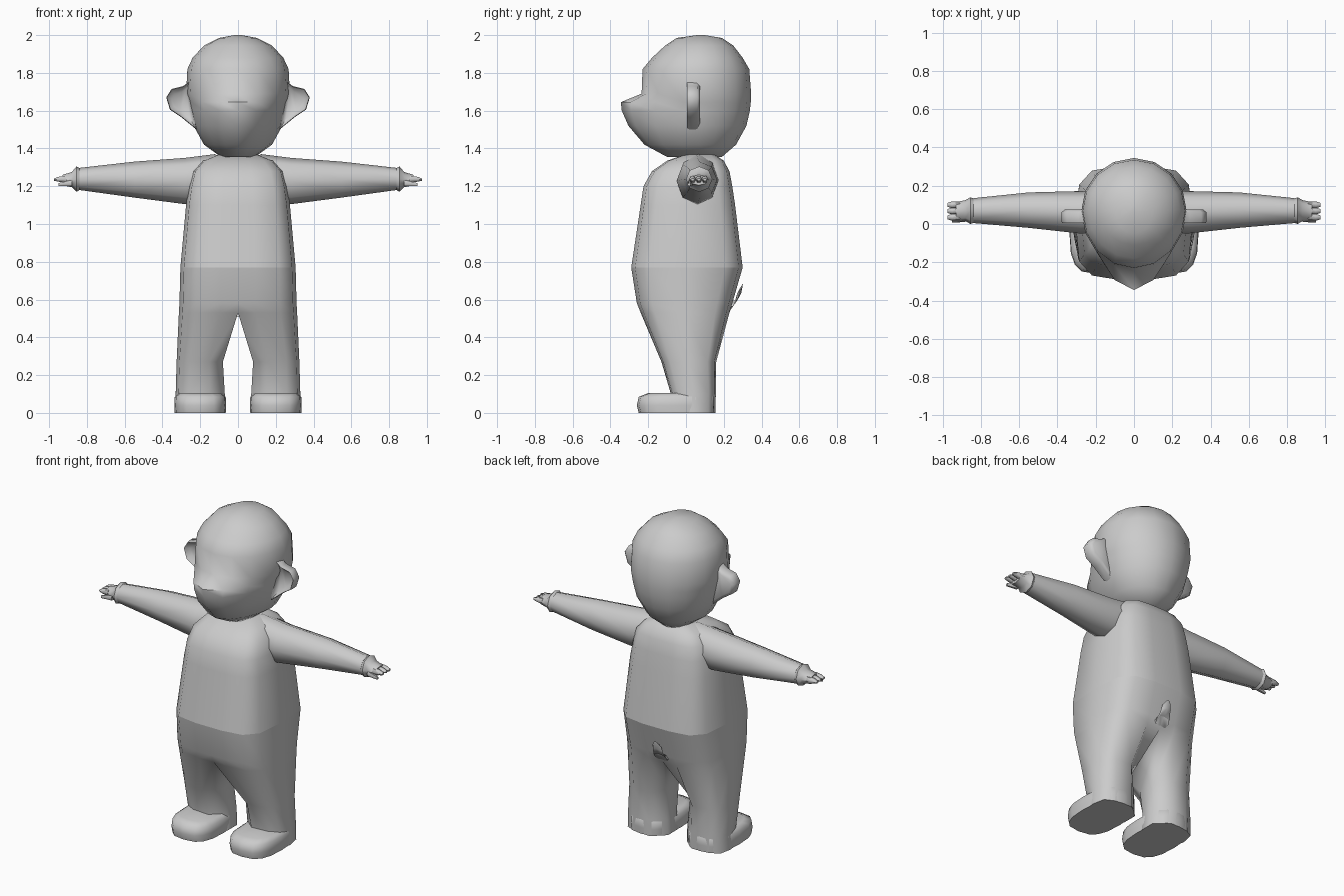
import bpy, bmesh, math
from mathutils import Vector

cube = bpy.data.objects.get("Cube")
if cube:
    bpy.data.objects.remove(cube, do_unlink=True)

grey = bpy.data.materials.new("plain_grey")
grey.use_nodes = True
grey.diffuse_color = (0.6, 0.6, 0.6, 1)
grey.node_tree.nodes["Principled BSDF"].inputs["Base Color"].default_value = (0.6, 0.6, 0.6, 1)


def loft(name, rings, mirror=False, crease_z=None, angle=60):
    """Skin a list of rings, cap the ends and optionally mirror across x."""
    bm = bmesh.new()
    loops = [[bm.verts.new(p) for p in ring] for ring in rings]
    n = len(loops[0])
    for a, b in zip(loops, loops[1:]):
        for i in range(n):
            j = (i + 1) % n
            bm.faces.new((a[i], a[j], b[j], b[i]))
    bm.faces.new(loops[0])
    bm.faces.new(loops[-1])
    if mirror:
        # drop faces lying on the centre plane, then weld the two halves
        inner = [f for f in bm.faces if all(abs(v.co.x) < 1e-5 for v in f.verts)]
        bmesh.ops.delete(bm, geom=inner, context='FACES')
        copy = bmesh.ops.duplicate(bm, geom=bm.verts[:] + bm.edges[:] + bm.faces[:])
        for v in copy["geom"]:
            if isinstance(v, bmesh.types.BMVert):
                v.co.x *= -1
        bmesh.ops.remove_doubles(bm, verts=bm.verts[:], dist=1e-5)
    bmesh.ops.recalc_face_normals(bm, faces=bm.faces[:])
    if crease_z is not None:
        for e in bm.edges:
            if all(abs(v.co.z - crease_z) < 1e-4 for v in e.verts):
                e.smooth = False
    mesh = bpy.data.meshes.new(name)
    bm.to_mesh(mesh)
    bm.free()
    mesh.materials.append(grey)
    obj = bpy.data.objects.new(name, mesh)
    bpy.context.collection.objects.link(obj)
    bpy.ops.object.select_all(action='DESELECT')
    obj.select_set(True)
    bpy.context.view_layer.objects.active = obj
    bpy.ops.object.shade_smooth_by_angle(angle=math.radians(angle), keep_sharp_edges=True)
    return obj


def turns(n):
    return [2 * math.pi * i / n for i in range(n)]


# Torso and legs: half rings, inner side sits on the centre plane above the crotch
def body_ring(z, inner, outer, front, back, r):
    shape = [(0, r), (.3, 0), (.72, .035), (.94, .16), (1, .5),
             (.94, .84), (.72, .965), (.3, 1), (0, 1 - r)]
    return [Vector((inner + (outer - inner) * u, front + (back - front) * v, z))
            for u, v in shape]


body = [(1.37, 0, .10, 0, .15, 0), (1.335, 0, .19, -.10, .20, 0),
        (1.28, 0, .24, -.18, .23, 0), (1.2, 0, .26, -.225, .245, 0),
        (1.1, 0, .275, -.24, .26, 0), (.77, 0, .305, -.29, .30, 0),
        (.58, 0, .31, -.26, .245, 0), (.53, 0, .313, -.24, .23, 0),
        (.27, .08, .325, -.13, .16, .3), (.1, .07, .33, -.08, .158, .3),
        (0, .065, .335, -.08, .155, .3)]
loft("body_and_legs", [body_ring(*b) for b in body], mirror=True, crease_z=.77)


# Feet with rounded toes
def foot_ring(z, half, front, back):
    mid, depth = (front + back) / 2, (back - front) / 2
    pts = []
    for t in turns(16):
        c, s = math.cos(t), math.sin(t)
        pts.append(Vector((.2 + half * math.copysign(abs(c) ** .65, c),
                           mid + depth * math.copysign(abs(s) ** .75, s), z)))
    return pts


loft("feet", [foot_ring(0, .135, -.25, .155), foot_ring(.04, .137, -.26, .157),
              foot_ring(.085, .135, -.25, .157), foot_ring(.105, .11, -.2, .14)], mirror=True)


# Arms, hands and fingers: ovals strung along x
def arm_ring(x, y0, y1, z0, z1, n=8):
    return [Vector((x, (y0 + y1) / 2 + (y1 - y0) / 2 * math.cos(t),
                    (z0 + z1) / 2 + (z1 - z0) / 2 * math.sin(t))) for t in turns(n)]


loft("arms", [arm_ring(*a) for a in [
    (.12, -.04, .17, 1.13, 1.37), (.28, -.05, .172, 1.105, 1.35),
    (.55, -.02, .165, 1.14, 1.33), (.84, .005, .135, 1.18, 1.297)]], mirror=True)
loft("hands", [arm_ring(*a) for a in [
    (.83, .01, .13, 1.185, 1.29), (.855, 0, .14, 1.17, 1.305),
    (.88, .015, .125, 1.195, 1.275), (.93, .02, .115, 1.205, 1.26)]], mirror=True, angle=45)
for i, y in enumerate((.035, .068, .1)):
    loft(f"finger_{i + 1}", [arm_ring(.91, y - .018, y + .018, 1.215, 1.258, 6),
                             arm_ring(.95, y - .018, y + .018, 1.222, 1.252, 6),
                             arm_ring(.975, y - .01, y + .01, 1.228, 1.242, 6)], mirror=True)
loft("thumbs", [arm_ring(.88, .01, .04, 1.2, 1.235, 6),
                arm_ring(.95, .008, .025, 1.2, 1.218, 6)], mirror=True)


# Head with a pointed muzzle
def head_ring(z, half, front, back, power):
    pts, mid = [], .07
    for t in turns(16):
        c = math.cos(t)
        y = mid + (back - mid) * c if c > 0 else mid + (front - mid) * abs(c) ** power
        pts.append(Vector((half * math.sin(t), y, z)))
    return pts


loft("head", [head_ring(*h) for h in [
    (1.355, .09, -.10, .19, 1), (1.42, .18, -.22, .265, 1.2),
    (1.52, .235, -.305, .32, 1.4), (1.6, .255, -.34, .338, 1.6),
    (1.645, .265, -.345, .343, 1.7), (1.69, .275, -.235, .345, 1),
    (1.82, .268, -.23, .335, 1), (1.88, .24, -.18, .3, 1),
    (1.945, .18, -.11, .25, 1), (1.985, .1, -.05, .19, 1),
    (2.0, .02, .06, .1, 1)]], angle=65)


# Ears: thin plates with a dished front
def ear_ring(y, k):
    outline = [(.22, 1.5), (.3, 1.565), (.36, 1.605), (.38, 1.67),
               (.352, 1.715), (.29, 1.73), (.25, 1.76)]
    return [Vector((.31 + (x - .31) * k, y, 1.65 + (z - 1.65) * k)) for x, z in outline]


loft("ears", [ear_ring(.035, .6), ear_ring(.005, .95), ear_ring(.02, 1),
              ear_ring(.06, 1), ear_ring(.075, .75)], mirror=True)

# Short upturned tail
loft("tail", [[Vector((r * math.cos(t), y + r * math.sin(t) * .5, z + r * math.sin(t) * .7))
               for t in turns(8)]
              for y, z, r in [(.19, .55, .06), (.25, .565, .045), (.275, .61, .035),
                              (.285, .65, .03), (.295, .675, .012)]])
